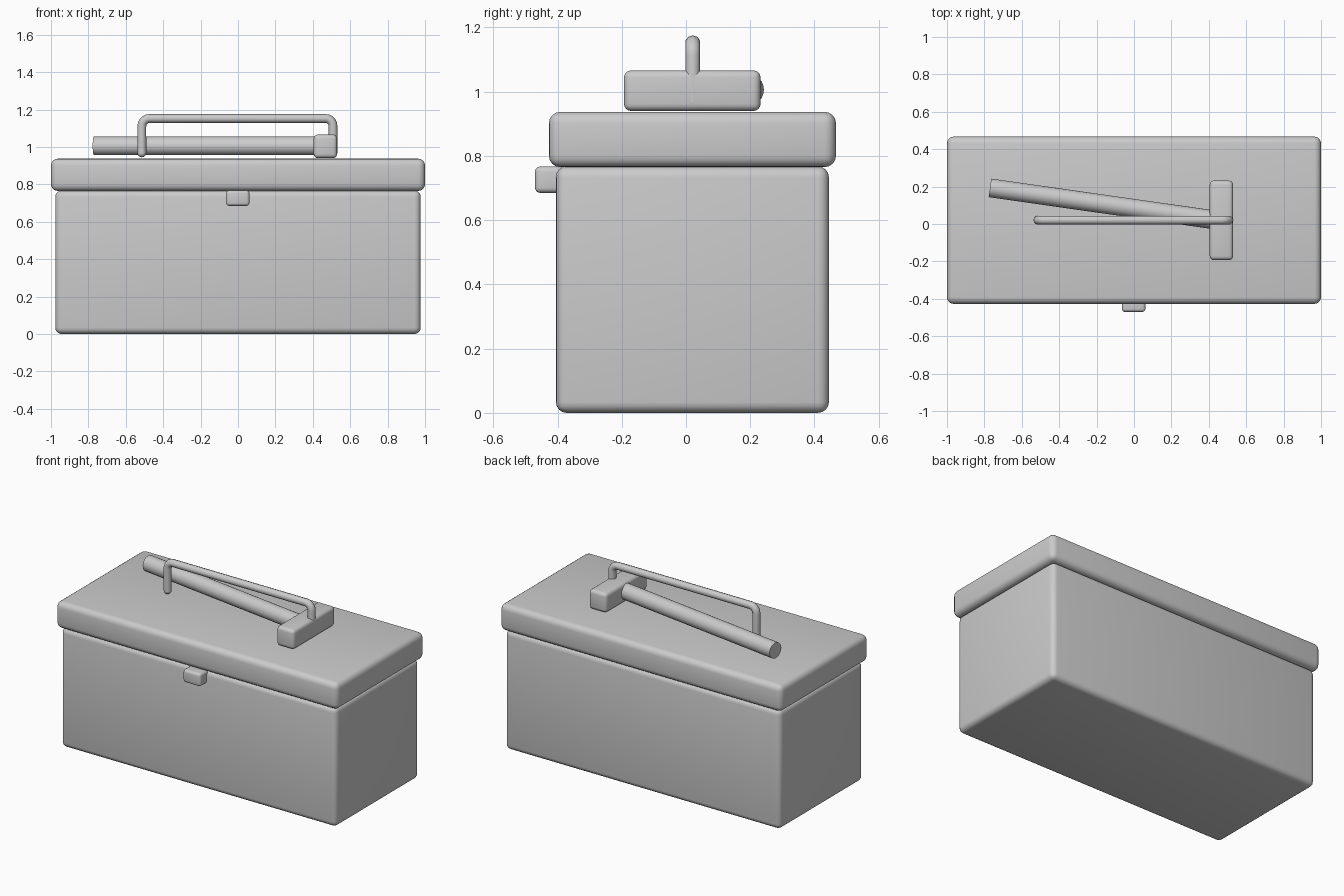
import bpy
import math
from mathutils import Vector

if "Cube" in bpy.data.objects:
    bpy.data.objects.remove(bpy.data.objects["Cube"])

grey = bpy.data.materials.new("plain grey")
grey.diffuse_color = (0.6, 0.6, 0.6, 1)
grey.use_nodes = True
grey.node_tree.nodes["Principled BSDF"].inputs["Base Color"].default_value = grey.diffuse_color


def finish(ob, name):
    ob.name = name
    ob.data.materials.append(grey)
    return ob


def rounded_box(name, x, y, z, radius, segments=4):
    """Box spanning the (min, max) pairs, with rounded edges."""
    spans = (x, y, z)
    bpy.ops.mesh.primitive_cube_add(size=1, location=[(a + b) / 2 for a, b in spans])
    ob = bpy.context.object
    ob.scale = [b - a for a, b in spans]
    bpy.ops.object.transform_apply(location=False, rotation=False, scale=True)
    bpy.ops.object.shade_smooth()
    mod = ob.modifiers.new("round", 'BEVEL')
    mod.width = radius
    mod.segments = segments
    return finish(ob, name)


# Toolbox body, overhanging lid and front latch
rounded_box("box_body", (-0.977, 0.977), (-0.405, 0.445), (0, 0.767), 0.034)
rounded_box("box_lid", (-1, 1), (-0.427, 0.467), (0.765, 0.937), 0.036)
rounded_box("latch", (-0.064, 0.061), (-0.47, -0.38), (0.685, 0.767), 0.016)

# Hammer lying on the lid: head and slanted shaft
rounded_box("hammer_head", (0.405, 0.53), (-0.193, 0.232), (0.94, 1.066), 0.022)
start, end = Vector((-0.77, 0.193, 1.006)), Vector((0.46, 0.018, 1.006))
bpy.ops.mesh.primitive_cylinder_add(vertices=24, radius=0.05, depth=(end - start).length,
                                    location=(start + end) / 2)
shaft = finish(bpy.context.object, "hammer_shaft")
shaft.rotation_euler = (end - start).to_track_quat('Z', 'Y').to_euler()
bpy.ops.object.shade_smooth_by_angle(angle=math.radians(40))

# Carrying handle: a bent tube with rounded lower ends
tube, bend, top, foot, half = 0.0235, 0.04, 1.152, 0.968, 0.511
arc = [(half - bend + bend * math.cos(a), top - bend + bend * math.sin(a))
       for a in (math.radians(d) for d in range(0, 91, 18))]
right = [(half, foot)] + arc
path = right + [(-x, z) for x, z in reversed(right)]
curve = bpy.data.curves.new("handle", 'CURVE')
curve.dimensions = '3D'
curve.bevel_depth = tube
curve.bevel_resolution = 3
curve.use_fill_caps = True
spline = curve.splines.new('POLY')
spline.points.add(len(path) - 1)
for point, (x, z) in zip(spline.points, path):
    point.co = (x - 0.003, 0.021, z, 1)
spline.use_smooth = True
handle = bpy.data.objects.new("handle", curve)
bpy.context.collection.objects.link(handle)
finish(handle, "handle")

for side, x in (("left", -half), ("right", half)):
    bpy.ops.mesh.primitive_uv_sphere_add(segments=12, ring_count=8, radius=tube,
                                         location=(x - 0.003, 0.021, foot))
    bpy.ops.object.shade_smooth()
    finish(bpy.context.object, "handle_foot_" + side)
